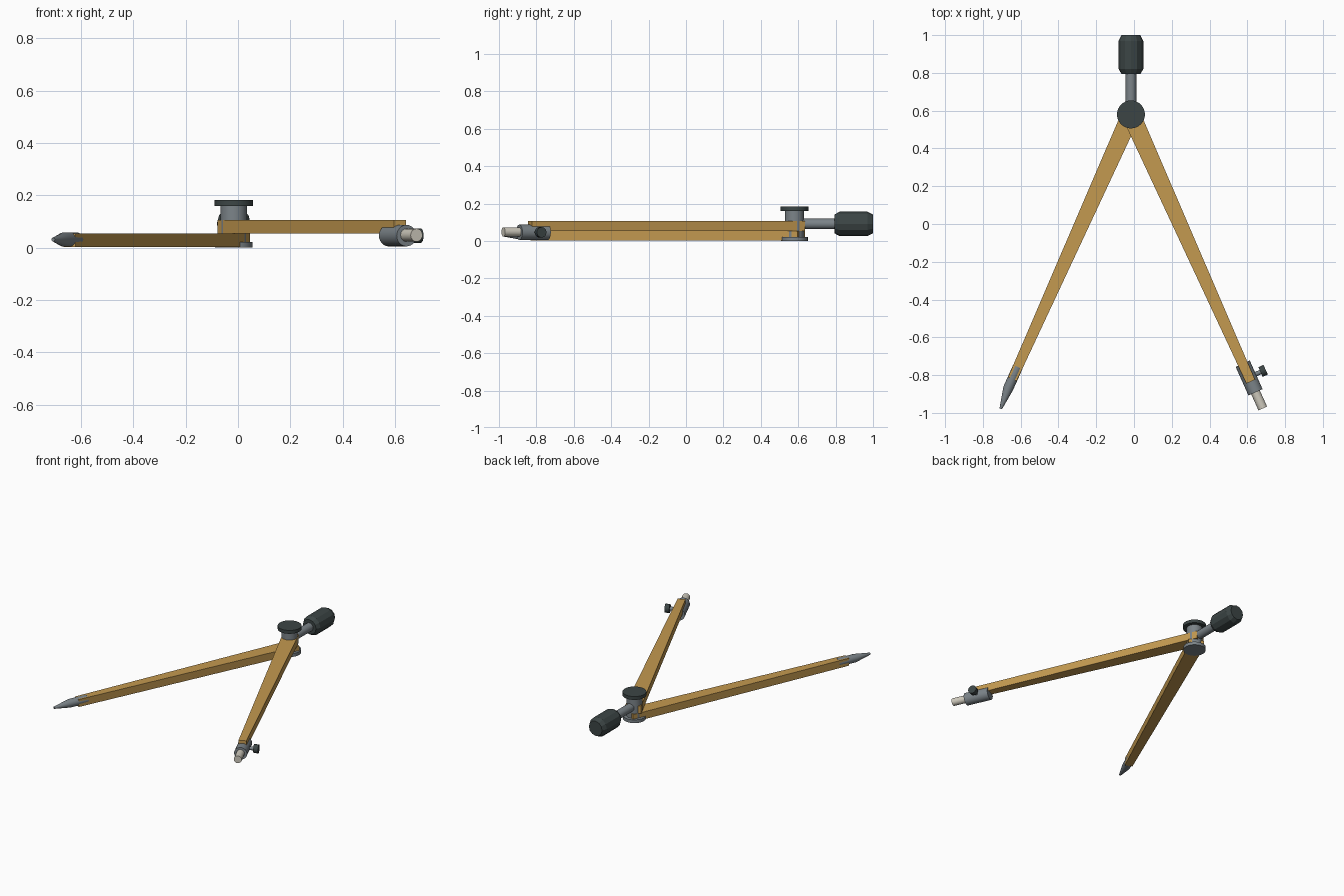
import bpy, bmesh, math
from mathutils import Vector

if "Cube" in bpy.data.objects:
    bpy.data.objects.remove(bpy.data.objects["Cube"])


def material(name, col):
    m = bpy.data.materials.new(name)
    m.diffuse_color = (*col, 1)
    m.use_nodes = True
    m.node_tree.nodes["Principled BSDF"].inputs["Base Color"].default_value = m.diffuse_color
    return m


WOOD = material("wood", (0.55, 0.32, 0.08))
STEEL = material("steel", (0.2, 0.23, 0.25))
DARK = material("dark_grip", (0.045, 0.06, 0.06))
LEAD = material("lead", (0.62, 0.59, 0.51))


def finish(name, bm, mat, smooth=False):
    bmesh.ops.recalc_face_normals(bm, faces=bm.faces)
    me = bpy.data.meshes.new(name)
    bm.to_mesh(me)
    bm.free()
    me.materials.append(mat)
    ob = bpy.data.objects.new(name, me)
    bpy.context.collection.objects.link(ob)
    if smooth:
        bpy.ops.object.select_all(action='DESELECT')
        ob.select_set(True)
        bpy.context.view_layer.objects.active = ob
        bpy.ops.object.shade_smooth_by_angle(angle=math.radians(29))
    return ob


def turned(name, origin, axis, profile, mat, sides=24, smooth=True):
    """Turned part: profile holds (distance, radius[, sideways shift])."""
    o, d = Vector(origin), Vector(axis).normalized()
    up = Vector((0, 1, 0)) if abs(d.z) > 0.9 else Vector((0, 0, 1))
    u = up.cross(d).normalized()
    v = d.cross(u)
    bm = bmesh.new()
    rings = []
    for t, r, *shift in profile:
        c = o + d * t + u * (shift[0] if shift else 0)
        rings.append([bm.verts.new(c + r * (u * math.cos(a) + v * math.sin(a)))
                      for a in (2 * math.pi * i / sides for i in range(sides))])
    for a, b in zip(rings, rings[1:]):
        for i in range(sides):
            j = (i + 1) % sides
            bm.faces.new((a[i], a[j], b[j], b[i]))
    bm.faces.new(rings[0])
    bm.faces.new(rings[-1])
    return finish(name, bm, mat, smooth)


PIVOT = Vector((-0.016, 0.58, 0))


def leg(name, side, z0, z1, length):
    """Tapered bar running from behind the pivot to the foot."""
    d = Vector((0.409 * side, -0.9125, 0))
    n = Vector((-d.y, d.x, 0))
    bm = bmesh.new()
    bottom = [bm.verts.new(PIVOT + d * t + n * w + Vector((0, 0, z0)))
              for t, w in ((-0.04, -0.05), (-0.04, 0.05), (length, 0.025), (length, -0.025))]
    face = bm.faces.new(bottom)
    top = bmesh.ops.extrude_face_region(bm, geom=[face])["geom"]
    bmesh.ops.translate(bm, vec=(0, 0, z1 - z0),
                        verts=[g for g in top if isinstance(g, bmesh.types.BMVert)])
    finish(name, bm, WOOD)
    return d, n


# Legs, stacked at the pivot
left_dir, _ = leg("lower_leg", -1, 0.003, 0.054, 1.535)
right_dir, right_n = leg("upper_leg", 1, 0.054, 0.106, 1.55)

# Pivot hardware
turned("pivot_washer", PIVOT, (0, 0, 1), [(0, 0.071), (0.022, 0.071)], STEEL, 32)
turned("pivot_pin", PIVOT, (0, 0, 1), [(0.01, 0.05), (0.165, 0.05)], STEEL, 32)
turned("pivot_knob", PIVOT, (0, 0, 1), [(0.16, 0.074), (0.183, 0.074)], DARK, 32)

# Handle
base = (PIVOT.x, 0, 0.091)
turned("handle_stem", base, (0, 1, 0), [(0.58, 0.028), (0.82, 0.028)], STEEL)
turned("handle_grip", base, (0, 1, 0),
       [(0.794, 0.05), (0.82, 0.065), (0.97, 0.065), (1.0, 0.05)], DARK, 12, False)

# Metal point on the lower leg
turned("metal_point", PIVOT + Vector((0, 0, 0.031)), left_dir,
       [(1.465, 0.027), (1.59, 0.027), (1.704, 0.007, 0.008)], STEEL)

# Lead holder, lead and clamp screw under the upper leg
axis_at = PIVOT + Vector((0, 0, 0.046))
turned("lead_holder", axis_at, right_dir, [(1.446, 0.041), (1.612, 0.041)], STEEL)
turned("lead", axis_at + Vector((0, 0, 0.002)), right_dir,
       [(1.5, 0.025), (1.706, 0.025)], LEAD, 16)
screw_at = axis_at + right_dir * 1.525
turned("clamp_screw", screw_at, right_n, [(0.02, 0.012), (0.075, 0.012)], STEEL, 16)
turned("clamp_screw_head", screw_at, right_n, [(0.068, 0.028), (0.098, 0.028)], DARK, 16)
